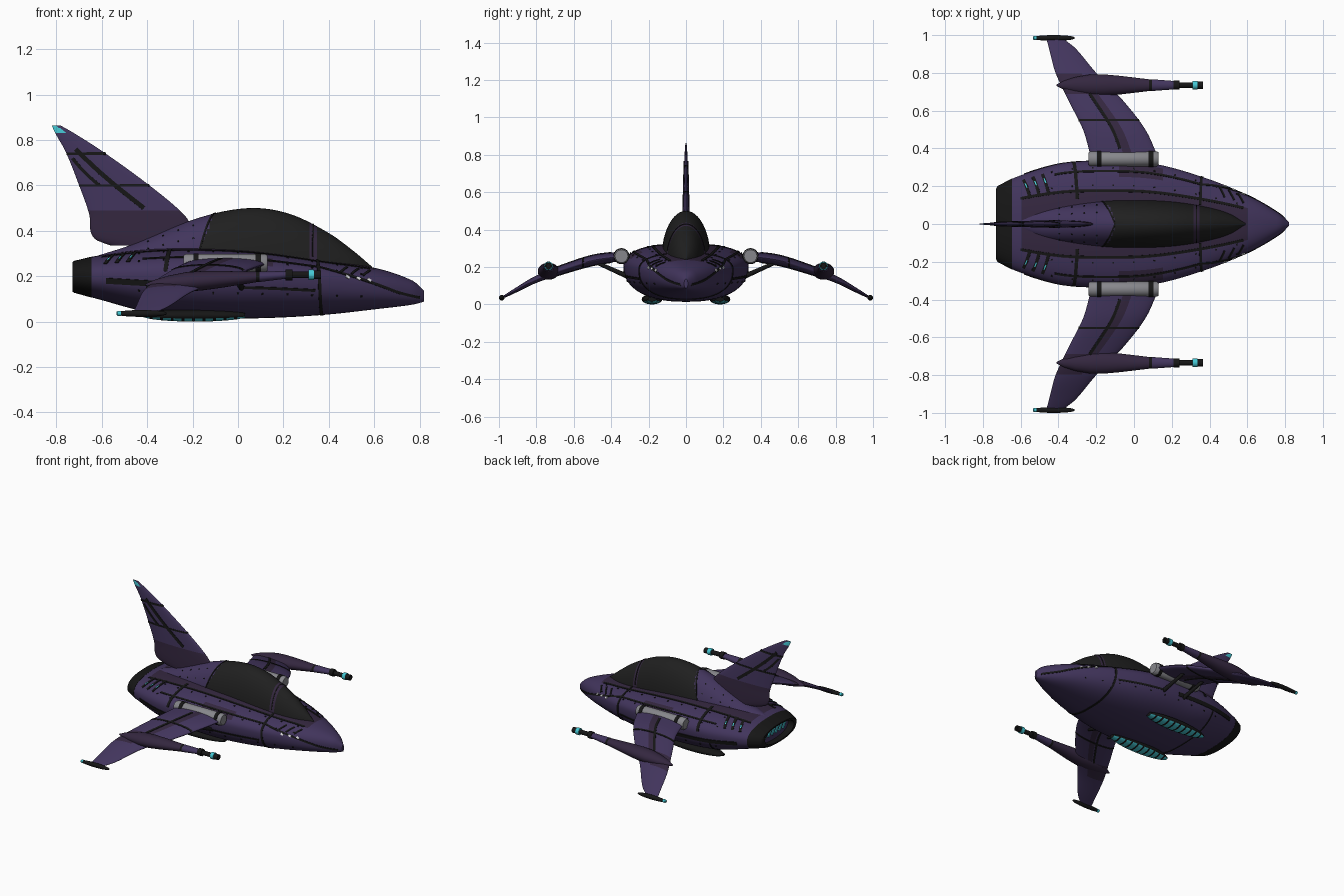
import bpy, bmesh, math
from math import sin, cos, pi, radians
from mathutils import Vector, Matrix

old = bpy.data.objects.get("Cube")
if old:
    bpy.data.objects.remove(old)


def material(name, r, g, b):
    m = bpy.data.materials.new(name)
    m.use_nodes = True
    m.diffuse_color = (r, g, b, 1)
    m.node_tree.nodes["Principled BSDF"].inputs["Base Color"].default_value = (r, g, b, 1)
    return m


PURPLE = material("hull purple", .054, .035, .108)
PLUM = material("dark plum", .034, .02, .05)
BLACK = material("trim black", .008, .008, .008)
GLASS = material("canopy glass", .014, .014, .014)
GREY = material("hinge grey", .24, .24, .26)
CYAN = material("glow cyan", .06, .58, .66)
WHITE = material("lamp white", .95, .95, .95)


def finish(name, bm, mats, mirror=False):
    bmesh.ops.recalc_face_normals(bm, faces=bm.faces[:])
    mesh = bpy.data.meshes.new(name)
    bm.to_mesh(mesh)
    bm.free()
    ob = bpy.data.objects.new(name, mesh)
    bpy.context.collection.objects.link(ob)
    for m in mats:
        mesh.materials.append(m)
    bpy.ops.object.select_all(action='DESELECT')
    ob.select_set(True)
    bpy.context.view_layer.objects.active = ob
    bpy.ops.object.shade_smooth_by_angle(angle=radians(35))
    if mirror:
        mod = ob.modifiers.new("mirror", 'MIRROR')
        mod.use_axis = (False, True, False)
        mod.use_mirror_merge = False


def span(a, b, n):
    return [a + (b - a) * i / n for i in range(n + 1)]


def smooth(table, u):
    """Smooth curve through table rows, looked up by the first column."""
    i = 0
    while i < len(table) - 2 and u > table[i + 1][0]:
        i += 1
    a, b = table[i], table[i + 1]
    p, q = table[max(i - 1, 0)], table[min(i + 2, len(table) - 1)]
    h = b[0] - a[0]
    s = min(max((u - a[0]) / h, 0), 1)
    out = []
    for k in range(1, len(a)):
        m0 = (b[k] - p[k]) / (b[0] - p[0]) * h
        m1 = (q[k] - a[k]) / (q[0] - a[0]) * h
        d = b[k] - a[k]
        out.append(a[k] + s * (m0 + s * (3 * d - 2 * m0 - m1 + s * (m0 + m1 - 2 * d))))
    return out


def loft(bm, f, us, nv=48, colour=lambda u, v: 0):
    """Closed rings of f(u, angle) joined along us and capped."""
    vs = span(0, 2 * pi, nv)[:-1]
    rings = [[bm.verts.new(f(u, v)) for v in vs] for u in us]
    for i in range(len(us) - 1):
        for j in range(nv):
            k = (j + 1) % nv
            face = bm.faces.new((rings[i][j], rings[i][k], rings[i + 1][k], rings[i + 1][j]))
            face.material_index = colour((us[i] + us[i + 1]) / 2, vs[j] + pi / nv)
    for ring, u in ((rings[0], us[0]), (rings[-1], us[-1])):
        bm.faces.new(ring).material_index = colour(u, pi / 2)


def ribbon(bm, f, start, end, width=.01, height=.003, n=16):
    """Thin raised strip on surface f from (u, degrees) to (u, degrees)."""
    e, rows = .002, []
    pts = list(zip(span(start[0], end[0], n), [radians(d) for d in span(start[1], end[1], n)]))
    du, dv = pts[-1][0] - pts[0][0], pts[-1][1] - pts[0][1]
    for u, v in pts:
        nrm = (f(u + e, v) - f(u - e, v)).cross(f(u, v + e) - f(u, v - e)).normalized()
        along = f(u + du * e, v + dv * e) - f(u - du * e, v - dv * e)
        side = along.cross(nrm).normalized() * width / 2
        c, up = f(u, v), nrm * height
        rows.append([bm.verts.new(p) for p in (c - side - up, c + side - up, c + side + up, c - side + up)])
    for a, b in zip(rows, rows[1:]):
        for j in range(4):
            k = (j + 1) % 4
            bm.faces.new((a[j], a[k], b[k], b[j]))
    bm.faces.new(rows[0])
    bm.faces.new(rows[-1])


def turned(name, rings, y, z, mats, colour=lambda u, v: 0, flat=1, slope=0):
    """Mirrored round part along x from (x, radius) rings."""
    def f(i, v):
        x, r = rings[int(i)]
        return Vector((x, y + r * cos(v), z + slope * x + r * flat * sin(v)))
    bm = bmesh.new()
    loft(bm, f, range(len(rings)), 24, colour)
    finish(name, bm, mats, True)


def strips(name, mat, items):
    bm = bmesh.new()
    for item in items:
        ribbon(bm, *item)
    finish(name, bm, [mat], True)


def power(c, p):
    return math.copysign(abs(c) ** p, c)


# Fuselage: x, half width, middle, top and bottom height
HULL = [(-.73, .195, .2, .265, .13), (-.62, .25, .2, .29, .1), (-.39, .32, .205, .32, .04),
        (-.15, .335, .21, .325, .018), (.1, .32, .205, .31, .015), (.38, .243, .18, .27, .03),
        (.61, .148, .15, .235, .055), (.77, .055, .125, .18, .075), (.82, .01, .11, .135, .088)]
# Canopy and spine, same columns
CANOPY = [(-.62, .03, .26, .29, .22), (-.48, .085, .26, .335, .2), (-.17, .125, .26, .458, .2),
          (.05, .128, .26, .5, .2), (.226, .117, .25, .475, .2), (.4, .088, .23, .39, .18),
          (.51, .055, .22, .31, .16), (.59, .01, .2, .242, .15)]


def shell(table, p):
    def f(x, t):
        w, mid, top, low = smooth(table, x)
        h = top - mid if sin(t) > 0 else mid - low
        return Vector((x, w * power(cos(t), p), mid + h * power(sin(t), p)))
    return f


hull, canopy = shell(HULL, .85), shell(CANOPY, 1)


def hull_colour(x, t):
    d = abs(math.degrees(t) - 90)
    border = d < 28 and -.6 < x < .6
    fairing = 45 < d < 68 and -.08 < x < .15
    return 1 if border or fairing else 0


bm = bmesh.new()
loft(bm, hull, span(-.68, .82, 90), 72, hull_colour)
finish("fuselage", bm, [PURPLE, PLUM])


def canopy_colour(x, t):
    z = canopy(x, t).z
    if .31 < x < .345:
        return 2
    return 1 if x > -.1 - (.485 - z) * .44 else 0


bm = bmesh.new()
loft(bm, canopy, span(-.62, .59, 110), 48, canopy_colour)
finish("canopy_and_spine", bm, [PURPLE, GLASS, PLUM])

# Engine ring with a hollow rear
RING = [(-.645, 1.01), (-.722, 1.01), (-.73, .96), (-.73, .82), (-.67, .74)]


def ring_surface(i, t):
    x, s = RING[int(i)]
    p = hull(x, t)
    mid = smooth(HULL, x)[1]
    return Vector((x, p.y * s, mid + (p.z - mid) * s))


bm = bmesh.new()
loft(bm, ring_surface, range(len(RING)), 64)
finish("engine_ring", bm, [BLACK])

bm = bmesh.new()
for y in span(-.12, .12, 6):
    bmesh.ops.create_cube(bm, size=1, matrix=Matrix.Translation((-.676, y, .2))
                          @ Matrix.Rotation(.6, 4, 'X') @ Matrix.Diagonal((.02, .018, .06, 1)))
finish("engine_glow", bm, [CYAN])

# Panel lines, vents and rivets on the hull
lines = [(hull, (-.6, 62), (.58, 62), .014), (hull, (-.42, 36), (.36, 36), .012),
         (hull, (.36, 36), (.8, -15), .012), (hull, (.37, -90), (.35, 70), .014, .003, 40),
         (hull, (-.32, 5), (-.3, 70), .018), (hull, (-.58, -8), (-.1, -12), .026),
         (hull, (.02, -14), (.34, -14), .012), (hull, (-.4, -90), (-.4, -12), .008, .003, 30),
         (canopy, (-.1, 90), (-.17, 16), .008), (canopy, (.33, 90), (.33, 15), .006),
         (canopy, (-.58, 20), (-.1, 14), .01)]
strips("panel_lines", BLACK, lines)
rear, front = span(-.585, -.485, 2), span(.45, .55, 2)
strips("vent_slots", BLACK, [(hull, (x, 30), (x + .035, 64), .017, .004) for x in rear]
       + [(hull, (x, 26), (x + .03, 50), .01, .004) for x in front])
strips("vent_glow", CYAN, [(hull, (x + .01, 40), (x + .019, 48), .006, .005) for x in rear])
strips("nose_lamps", WHITE, [(hull, (x, 12), (x + .004, 18), .018, .005) for x in span(.48, .575, 2)])
strips("rivets", BLACK, [(hull, (x, d), (x + .008, d), .008, .004, 1)
                         for x in span(-.44, .54, 9) for d in (30, 56, -22)]
       + [(canopy, (x, d), (x + .007, d), .007, .003, 1) for x in span(-.4, -.2, 3) for d in (35, 60)])

# Wings: y, trailing x, leading x, height, half thickness
WING = [(.36, -.23, .125, .256, .026), (.5, -.27, .06, .235, .028), (.65, -.345, -.055, .19, .025),
        (.8, -.415, -.2, .135, .02), (.93, -.45, -.31, .065, .012), (.985, -.465, -.38, .035, .006)]


def wing(y, a):
    back, lead, z, h = smooth(WING, y)
    return Vector(((back + lead) / 2 + (lead - back) / 2 * cos(a), y, z + h * sin(a)))


def wing_colour(y, a):
    c = cos(a)
    return 1 if (-.05 < c < .25 and y < .7) or (c < .3 and .69 < y < .79) else 0


bm = bmesh.new()
loft(bm, wing, span(.36, .985, 40), 48, wing_colour)
finish("wing", bm, [PURPLE, PLUM], True)
strips("wing_lines", BLACK, [(wing, (.55, 8), (.55, 172), .012), (wing, (.4, 93), (.69, 93), .016),
                             (wing, (.55, 188), (.55, 352), .01), (wing, (.4, 264), (.69, 264), .012)])

# Grey wing hinge with dark clamps
turned("wing_hinge", [(-.24, .034), (-.23, .04), (.12, .04), (.13, .034)], .345, .258, [GREY])
for name, x in (("rear_clamp", -.185), ("front_clamp", .09)):
    turned(name, [(x - .012, .043), (x + .012, .043)], .345, .258, [BLACK])

# Struts below the wing root
bm = bmesh.new()
for x in (-.14, .02):
    p, q = Vector((x, .29, .14)), Vector((x - .04, .47, .22))
    bmesh.ops.create_cone(bm, cap_ends=True, segments=12, radius1=.014, radius2=.01, depth=(q - p).length,
                          matrix=Matrix.Translation((p + q) / 2)
                          @ (q - p).to_track_quat('Z', 'Y').to_matrix().to_4x4())
finish("wing_strut", bm, [BLACK], True)

# Wing guns
turned("gun_pod", [(-.41, .004), (-.37, .024), (-.31, .043), (-.23, .057), (-.16, .057), (-.08, .05),
                   (.08, .031), (.095, .031), (.215, .022)], .735, .191, [PLUM, BLACK, PURPLE],
       lambda u, v: 1 if 6 < u < 7 else 2 if u > 7 else 0, .75, .07)
turned("gun_barrel", [(.21, .024), (.24, .024), (.24, .015), (.31, .015), (.31, .023), (.335, .023),
                      (.335, .019), (.365, .019), (.365, .01), (.34, .01)], .735, .206, [BLACK, CYAN],
       lambda u, v: 1 if 3 < u < 6 else 0)

# Wing tip pods
tip = [(-.425 + .11 * cos(a), .003 + .012 * sin(a)) for a in span(pi, 0, 14)]
turned("tip_pod", tip, .985, .036, [BLACK])
turned("tip_light", [(-.535, .007), (-.53, .011), (-.515, .011)], .985, .036, [CYAN])

# Tail fin: z, rear x, front x, half thickness
FIN = [(.335, -.56, -.2, .02), (.36, -.625, -.2, .02), (.4, -.65, -.2, .02), (.47, -.655, -.237, .018),
       (.6, -.7, -.39, .014), (.75, -.76, -.597, .01), (.83, -.805, -.722, .006), (.863, -.82, -.78, .003)]


def fin(z, a):
    back, lead, h = smooth(FIN, z)
    return Vector(((back + lead) / 2 + (lead - back) / 2 * cos(a), h * sin(a), z))


def fin_colour(z, a):
    if z > .828 and cos(a) < .35 - (z - .83) * 12:
        return 2
    return 1 if z < .49 else 0


bm = bmesh.new()
loft(bm, fin, span(.335, .863, 48), 32, fin_colour)
finish("tail_fin", bm, [PURPLE, PLUM, CYAN])
strips("fin_lines", BLACK, [(fin, (.74, 10), (.74, 170), .012), (fin, (.6, 8), (.6, 172), .01),
                            (fin, (.76, 110), (.5, 75), .02), (fin, (.72, 145), (.6, 115), .014)])

# Belly intakes: dark lens with glowing ribs underneath
ribs = []
for k in range(10):
    for s in (-.97 + .194 * k, -.97 + .194 * (k + .72)):
        ribs.append((-.19 + .24 * s, .055 * math.sqrt(1 - s * s)))
turned("belly_intake", ribs, .182, .0275, [BLACK, CYAN],
       lambda u, v: 1 if int(u) % 2 == 0 and sin(v) < -.4 else 0, .5)
